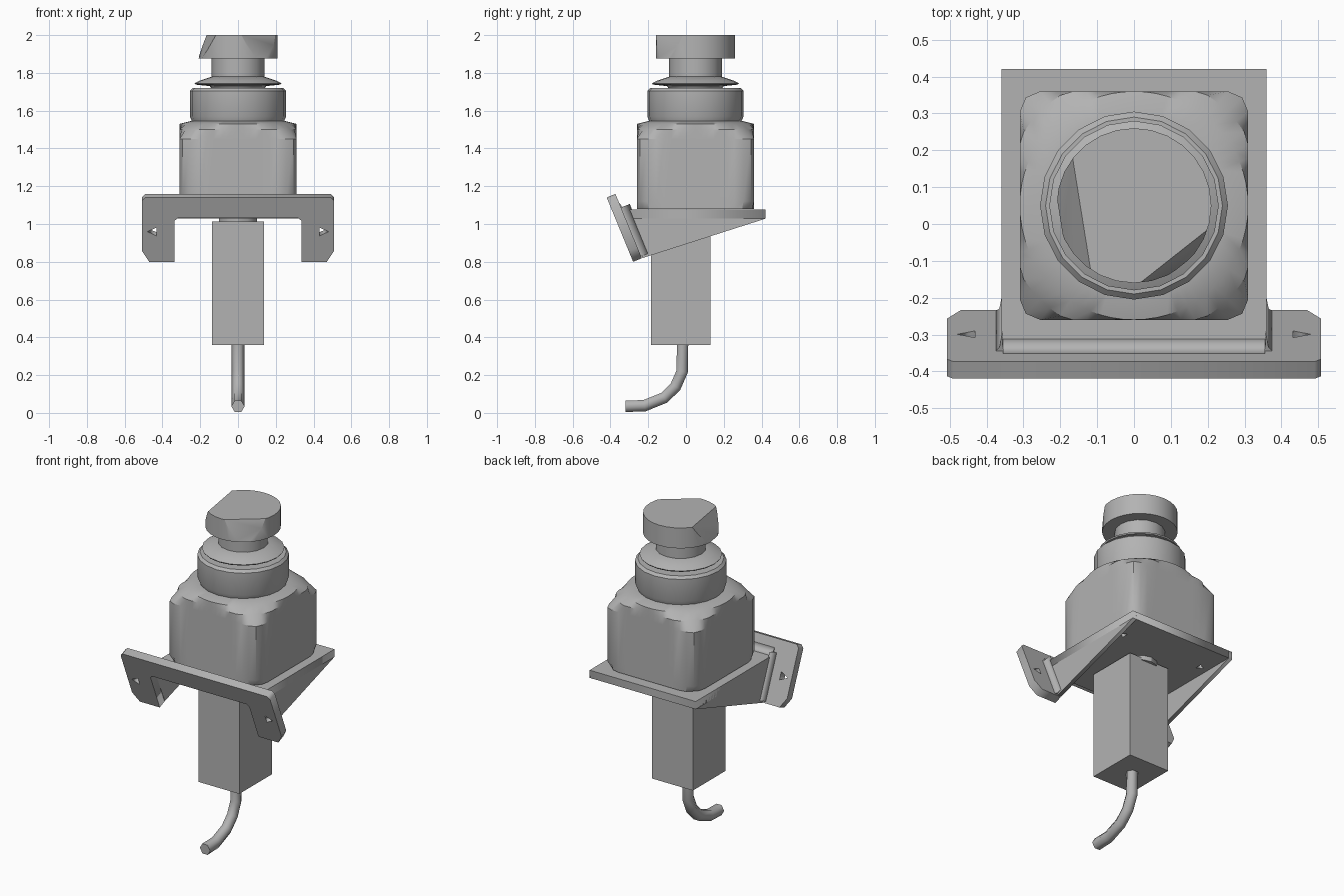
import bpy, bmesh, math
from mathutils import Matrix, Vector

cube = bpy.data.objects.get("Cube")
if cube:
    bpy.data.objects.remove(cube, do_unlink=True)

grey = bpy.data.materials.new("plain_grey")
grey.use_nodes = True
COLOUR = (0.45, 0.45, 0.45, 1)
grey.diffuse_color = COLOUR
grey.node_tree.nodes["Principled BSDF"].inputs["Base Color"].default_value = COLOUR
AXIS_Y = 0.05  # depth of the axis shared by all turned parts


def add_mesh(name, mesh, smooth=False):
    ob = bpy.data.objects.new(name, mesh)
    bpy.context.scene.collection.objects.link(ob)
    mesh.materials.clear()
    mesh.materials.append(grey)
    if smooth:
        bpy.ops.object.select_all(action='DESELECT')
        ob.select_set(True)
        bpy.context.view_layer.objects.active = ob
        bpy.ops.object.shade_smooth_by_angle(angle=math.radians(30))
    return ob


def from_bmesh(name, bm, smooth=False):
    bmesh.ops.recalc_face_normals(bm, faces=bm.faces)
    mesh = bpy.data.meshes.new(name)
    bm.to_mesh(mesh)
    bm.free()
    return add_mesh(name, mesh, smooth)


def loft(profile, segments, limit=None):
    """Stack rings of (radius, z); limit(angle) caps the radius."""
    bm = bmesh.new()
    rings = []
    for r, z in profile:
        ring = []
        for i in range(segments):
            a = math.tau * i / segments
            rr = min(r, limit(a)) if limit else r
            ring.append(bm.verts.new((rr * math.cos(a), AXIS_Y + rr * math.sin(a), z)))
        rings.append(ring)
    for low, high in zip(rings, rings[1:]):
        for i in range(segments):
            j = (i + 1) % segments
            bm.faces.new((low[i], low[j], high[j], high[i]))
    bm.faces.new(rings[0][::-1])
    bm.faces.new(rings[-1])
    return bm


def slab(name, outlines, thickness, matrix):
    """Extrude a flat outline, with further outlines as holes."""
    curve = bpy.data.curves.new(name, 'CURVE')
    curve.dimensions = '2D'
    curve.fill_mode = 'BOTH'
    curve.extrude = thickness / 2
    for points in outlines:
        spline = curve.splines.new('POLY')
        spline.points.add(len(points) - 1)
        for p, (u, v) in zip(spline.points, points):
            p.co = (u, v, 0, 1)
        spline.use_cyclic_u = True
    helper = bpy.data.objects.new(name + "_outline", curve)
    bpy.context.scene.collection.objects.link(helper)
    bpy.context.view_layer.update()
    dg = bpy.context.evaluated_depsgraph_get()
    mesh = bpy.data.meshes.new_from_object(helper.evaluated_get(dg))
    bpy.data.objects.remove(helper, do_unlink=True)
    mesh.transform(matrix)
    return add_mesh(name, mesh)


def frame(u, v, origin):
    """Matrix carrying a flat outline onto axes u and v at origin."""
    u, v = Vector(u).normalized(), Vector(v).normalized()
    m = Matrix((u, v, u.cross(v))).transposed().to_4x4()
    m.translation = origin
    return m


def triangle(x, y, size, side):
    return [(x - side * size, y + size), (x + side * size, y), (x - side * size, y - size)]


# Housing: square block with corners turned off at top and bottom
def square(a):
    return 0.31 / max(abs(math.cos(a)), abs(math.sin(a)))


from_bmesh("housing", loft([(0.39, 1.08), (0.415, 1.12), (0.415, 1.45), (0.36, 1.5),
                            (0.31, 1.53), (0.25, 1.545)], 64, square), True)

# Collar, flange and stem
from_bmesh("collar", loft([(0.24, 1.535), (0.255, 1.57), (0.255, 1.705), (0.24, 1.72)], 20), True)
from_bmesh("flange", loft([(0.14, 1.715), (0.15, 1.73), (0.225, 1.738), (0.23, 1.745),
                           (0.2, 1.76), (0.14, 1.78)], 20), True)
from_bmesh("stem", loft([(0.14, 1.77), (0.14, 1.88)], 16), True)

# Push cap with two slanted flats
cap = loft([(0.21, 1.875), (0.21, 2.0)], 28)
for a, b, c in [((-0.165, 0.17, 2), (-0.12, -0.11, 2), (-0.206, 0.05, 1.875)),
                ((0.02, -0.157, 2), (0.2, -0.015, 2), (0.145, -0.1, 1.875))]:
    a, b, c = Vector(a), Vector(b), Vector(c)
    normal = (b - a).cross(c - a).normalized()
    if normal.dot(Vector((0, AXIS_Y, 1.9)) - a) > 0:
        normal.negate()
    cut = bmesh.ops.bisect_plane(cap, geom=cap.verts[:] + cap.edges[:] + cap.faces[:],
                                 plane_co=a, plane_no=normal, clear_outer=True)
    edges = [e for e in cut["geom_cut"] if isinstance(e, bmesh.types.BMEdge)]
    bmesh.ops.holes_fill(cap, edges=[e for e in cap.edges if e.is_boundary] or edges, sides=0)
from_bmesh("push_cap", cap, True)

# Bracket shelf with screw holes
holes = [triangle(s * 0.285, y, 0.02, s) for s in (-1, 1) for y in (0.24, -0.14)]
slab("shelf", [[(-0.36, -0.35), (0.36, -0.35), (0.36, 0.42), (-0.36, 0.42)]] + holes,
     0.047, Matrix.Translation((0, 0, 1.052)))

# Bracket side gussets
gusset = [(0.42, 1.075), (0.42, 1.028), (-0.23, 0.82), (-0.345, 1.075)]
for side, label in ((1, "left"), (-1, "right")):
    slab(label + "_gusset", [gusset], 0.025, frame((0, 1, 0), (0, 0, 1), (side * 0.3475, 0, 0)))

# Tilted mounting plate: an arch with clipped corners and a hole in each leg
up = Vector((0, -0.38, 0.925)).normalized()
back = Vector((0, 0.925, 0.38)).normalized()
foot = Vector((0, -0.28, 0.8))
half = [(0.335, 0), (0.47, 0), (0.507, 0.06), (0.507, 0.35), (0.49, 0.368)]
arch = [(0.32, 0.25), (0.335, 0.235)] + half
outline = arch + [(-x, v) for x, v in reversed(arch)]
slab("mounting_plate", [outline] + [triangle(s * 0.455, 0.172, 0.024, s) for s in (-1, 1)],
     0.05, frame((1, 0, 0), up, foot + back * 0.025))

# Fillets joining the plate to the gussets and shelf
for side, label in ((1, "left"), (-1, "right")):
    wedge = [(side * 0.355, 0.045), (side * 0.38, 0.045), (side * 0.365, 0.06), (side * 0.358, 0.1)]
    slab(label + "_fillet", [wedge], 0.28, frame((1, 0, 0), back, foot + up * 0.15))
slab("shelf_fillet", [[(-0.35, 1.07), (-0.3, 1.07), (-0.33, 1.083), (-0.352, 1.11)]],
     0.71, frame((0, 1, 0), (0, 0, 1), (0, 0, 0)))

# Lower switch block and its neck
bm = bmesh.new()
bmesh.ops.create_cube(bm, size=1, matrix=Matrix.Translation((0, -0.027, 0.687))
                      @ Matrix.Diagonal((0.276, 0.315, 0.655, 1)))
from_bmesh("switch_block", bm)
from_bmesh("block_neck", loft([(0.1, 1.0), (0.1, 1.04)], 12), True)

# Cable hanging from the block and bending forward
path = [(-0.018, 0.38), (-0.02, 0.22), (-0.055, 0.14), (-0.115, 0.08), (-0.22, 0.038), (-0.32, 0.035)]
curve = bpy.data.curves.new("cable", 'CURVE')
curve.dimensions = '3D'
curve.bevel_depth = 0.035
curve.bevel_resolution = 1
curve.use_fill_caps = True
spline = curve.splines.new('POLY')
spline.points.add(len(path) - 1)
for p, (y, z) in zip(spline.points, path):
    p.co = (0, y, z, 1)
curve.materials.append(grey)
bpy.context.scene.collection.objects.link(bpy.data.objects.new("cable", curve))
